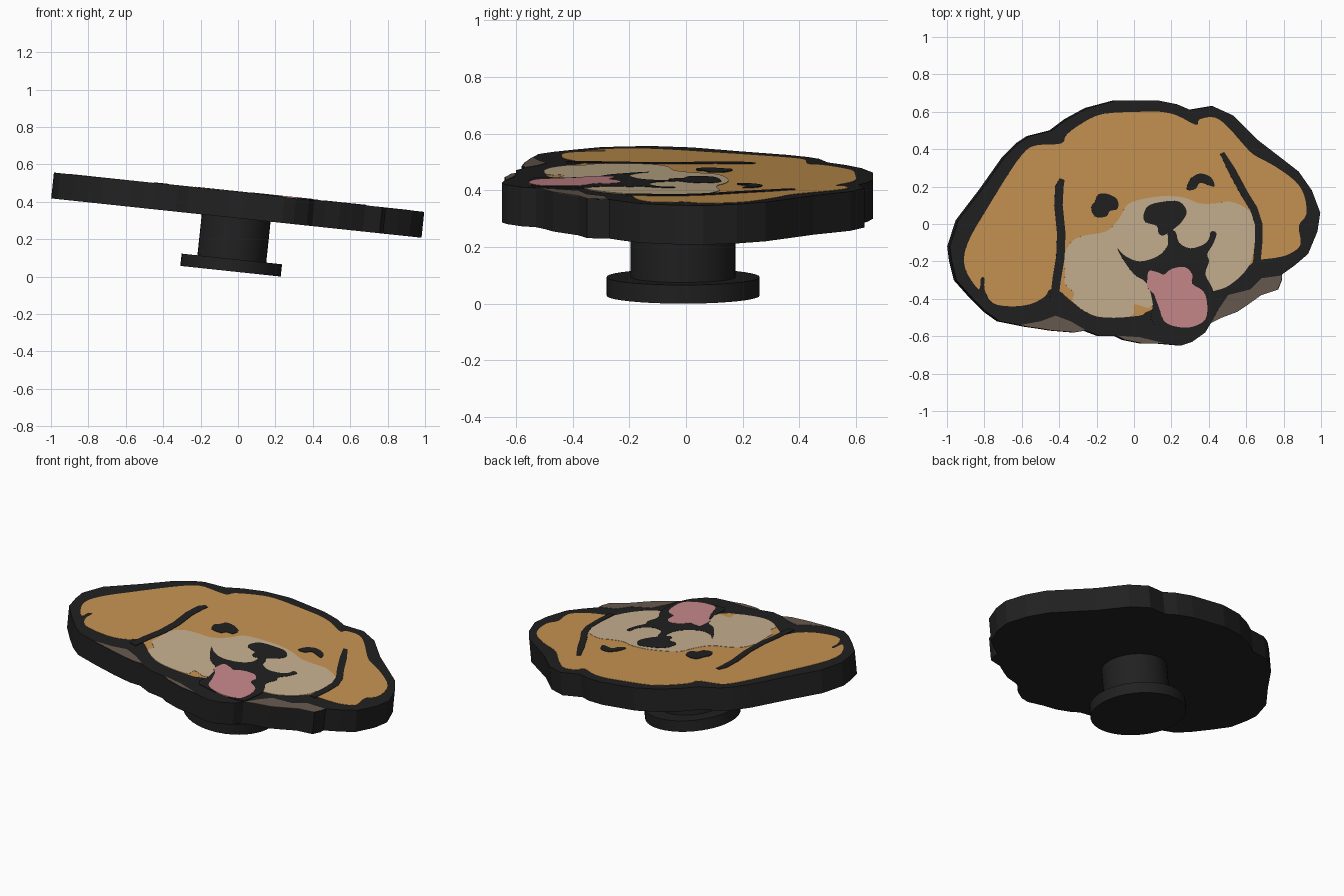
import bpy, bmesh, math
from mathutils import Matrix, Vector

if "Cube" in bpy.data.objects:
    bpy.data.objects.remove(bpy.data.objects["Cube"])

TILT = math.radians(6.06)
PLACE = Matrix.Translation((-0.04, -0.01, 0.0285)) @ Matrix.Rotation(TILT, 4, 'Y')
TOP = 0.425          # height of the plate face along the tilted axis


def material(name, rgb):
    m = bpy.data.materials.new(name)
    m.diffuse_color = (*rgb, 1)
    m.use_nodes = True
    m.node_tree.nodes["Principled BSDF"].inputs["Base Color"].default_value = m.diffuse_color
    return m


BLACK = material("black", (0.015, 0.015, 0.015))
TAN = material("tan", (0.57, 0.295, 0.084))
CREAM = material("cream", (0.575, 0.44, 0.28))
PINK = material("pink", (0.58, 0.25, 0.26))
BROWN = material("grey brown", (0.136, 0.102, 0.08))


def finish(name, bm, mat):
    bmesh.ops.recalc_face_normals(bm, faces=bm.faces)
    me = bpy.data.meshes.new(name)
    bm.to_mesh(me)
    bm.free()
    me.materials.append(mat)
    ob = bpy.data.objects.new(name, me)
    ob.matrix_world = PLACE
    bpy.context.collection.objects.link(ob)
    return ob


def smooth(pts, steps=3):
    """Closed Catmull-Rom curve through the points."""
    p, n, out = [Vector(q) for q in pts], len(pts), []
    for i in range(n):
        a, b, c, d = p[i - 1], p[i], p[(i + 1) % n], p[(i + 2) % n]
        for s in range(steps):
            t = s / steps
            out.append(0.5 * (2 * b + (c - a) * t + (2 * a - 5 * b + 4 * c - d) * t * t
                              + (3 * b - a - 3 * c + d) * t ** 3))
    return out


def slab(name, pts, z0, z1, mat):
    """Prism from an outline in hundredths of a unit."""
    bm = bmesh.new()
    vs = [bm.verts.new(((x / 100 - 0.004) / math.cos(TILT), y / 100 + 0.01, z0)) for x, y in pts]
    face = bm.faces.new(vs)
    new = bmesh.ops.extrude_face_region(bm, geom=[face])["geom"]
    bmesh.ops.translate(bm, verts=[g for g in new if isinstance(g, bmesh.types.BMVert)],
                        vec=(0, 0, z1 - z0))
    return finish(name, bm, mat)


def patch(name, pts, layer, mat, curved=True):
    slab(name, smooth(pts) if curved else pts, TOP - 0.001, TOP + 0.0015 * layer, mat)


def stroke(name, path, width, layer):
    """Tapered painted line along a path."""
    p = [Vector(q) for q in path]
    left, right = [], []
    for i, q in enumerate(p):
        d = (p[min(i + 1, len(p) - 1)] - p[max(i - 1, 0)]).normalized()
        w = width * (0.3 if i == 0 else 0.5)
        left.append(q + Vector((-d.y, d.x)) * w)
        right.append(q - Vector((-d.y, d.x)) * w)
    patch(name, left + right[::-1], layer, BLACK, False)


def disc(name, radius, z0, z1):
    bm = bmesh.new()
    bmesh.ops.create_cone(bm, cap_ends=True, segments=40, radius1=radius, radius2=radius,
                          depth=z1 - z0, matrix=Matrix.Translation((0, 0, (z0 + z1) / 2)))
    ob = finish(name, bm, BLACK)
    bpy.context.view_layer.objects.active = ob
    ob.select_set(True)
    bpy.ops.object.shade_smooth_by_angle(angle=math.radians(30))
    ob.select_set(False)


# Mounting foot and post
disc("foot_disc", 0.27, 0.0, 0.066)
disc("post", 0.185, 0.06, 0.29)

# Head-shaped plate
slab("head_plate", [
    (-98.5, -12), (-94, 2), (-81, 19), (-69, 36), (-62, 43), (-56, 47), (-44, 50), (-36, 56),
    (-25, 62), (-10, 66), (13, 66), (23, 64), (30, 61), (42, 63), (53, 58), (61, 50), (66, 45),
    (79, 35), (88, 28), (95, 18), (99.5, 6), (98, -4), (93, -16), (86, -22), (79, -27),
    (79, -30), (77, -35), (68, -38), (61, -43), (55, -47), (47, -50), (41, -53), (38, -58),
    (31, -63), (25, -65), (14, -64), (5, -64), (-5, -62), (-9, -60), (-18, -60), (-26, -57),
    (-32, -58), (-44, -57), (-50, -56), (-57, -55), (-72, -52), (-79, -47), (-87, -39),
    (-95, -30), (-97.5, -20)], 0.286, TOP, BLACK)

# Worn patches along the lower rim
patch("right_rim_patch", [
    (79, -27.5), (78.5, -30), (76.5, -35), (68, -38), (61, -43), (55, -47), (47, -50),
    (41, -53), (46, -44), (50, -38), (62, -35), (68, -29)], 1, BROWN, False)
patch("left_rim_patch", [
    (-61, -54), (-50, -52), (-42, -49), (-34, -52), (-26, -56.7), (-32, -57.7),
    (-44, -56.7), (-50, -55.7), (-57, -54.7)], 1, BROWN, False)
patch("chin_rim_patch", [(-9, -59.7), (3, -60.5), (16, -63.7), (5, -63.7), (-5, -61.7)],
      1, BROWN, False)

# Fur and muzzle
patch("fur", [
    (-90, -13), (-86, -4), (-80, 6), (-69, 24), (-60, 37), (-53, 42), (-39, 43), (-36, 48),
    (-26, 55), (-16, 59), (3, 60), (14, 60), (23, 58), (33, 53), (35, 56), (43, 57), (50, 52),
    (58, 43), (64, 37), (75, 31), (86, 23), (91, 15), (92, 5), (88, -1), (89, -11), (83, -16),
    (76, -18), (68, -19), (64, -20), (56, -28), (50, -33), (42, -36), (9, -46), (3, -49),
    (-16, -50), (-26, -47), (-35, -40), (-40, -36), (-45, -35), (-48, -39), (-56, -43),
    (-67, -44), (-76, -42), (-80, -35), (-80, -29), (-82, -29), (-83, -35), (-89, -27),
    (-91, -20)], 1, TAN)
patch("muzzle", [
    (-37, -27), (-37, -16), (-33, -9), (-26, -6), (-15, -4), (-8, 3), (-4, 10), (3, 13),
    (16, 15), (27, 14), (35, 11), (43, 11), (51, 12), (59, 9), (64, 4), (65, -3), (64, -13),
    (61, -23), (52, -32), (42, -36), (11, -43), (8, -45), (0, -43), (-1, -49), (-16, -50),
    (-26, -47), (-33, -41), (-32, -37), (-37, -32)], 2, CREAM)

# Ear lines
stroke("left_ear_line", [(-38.5, 24), (-40, 20), (-40.5, 10), (-39, -5), (-39.5, -18),
                         (-41.5, -30), (-43, -42)], 4.5, 3)
stroke("right_ear_line", [(47, 38), (52, 29), (59, 16), (64, 8), (66.5, 0), (66.5, -10),
                          (65.5, -21)], 4, 3)

# Face details
patch("mouth", [
    (-9, -13), (-5, -17), (3, -20), (13, -17), (18, -11), (18, -4), (22, -4), (24, -10),
    (30, -13), (37, -11), (40, -8), (41, -4), (44, -5), (42, -11), (39, -16), (40, -20),
    (38, -27), (42, -35), (42, -45), (38, -54), (11, -54), (10, -43), (7, -32), (0, -27),
    (-6, -19)], 3, BLACK)
patch("nose", [(5, 5), (8, 10), (16, 12), (24, 12), (28, 7), (26, 2), (22, -2), (16, -6),
               (13, -5), (12, -1), (6, 1)], 3, BLACK)
patch("left_eye", [(-23, 9), (-21, 12), (-19, 16), (-14, 16), (-9, 13), (-9, 8), (-13, 7),
                   (-15, 4), (-21, 4)], 3, BLACK)
patch("right_eye", [(28, 19), (30, 24), (35, 27), (41, 25), (43, 20), (39, 21), (35, 22),
                    (33, 19), (30, 18)], 3, BLACK)
patch("tongue", [
    (7, -29), (8, -25), (13, -26), (16, -27), (20, -24), (27, -23), (31, -27), (31, -32),
    (37, -36), (39, -43), (38, -51), (31, -55), (23, -55), (16, -52), (13, -44), (10, -37),
    (7, -34)], 4, PINK)
